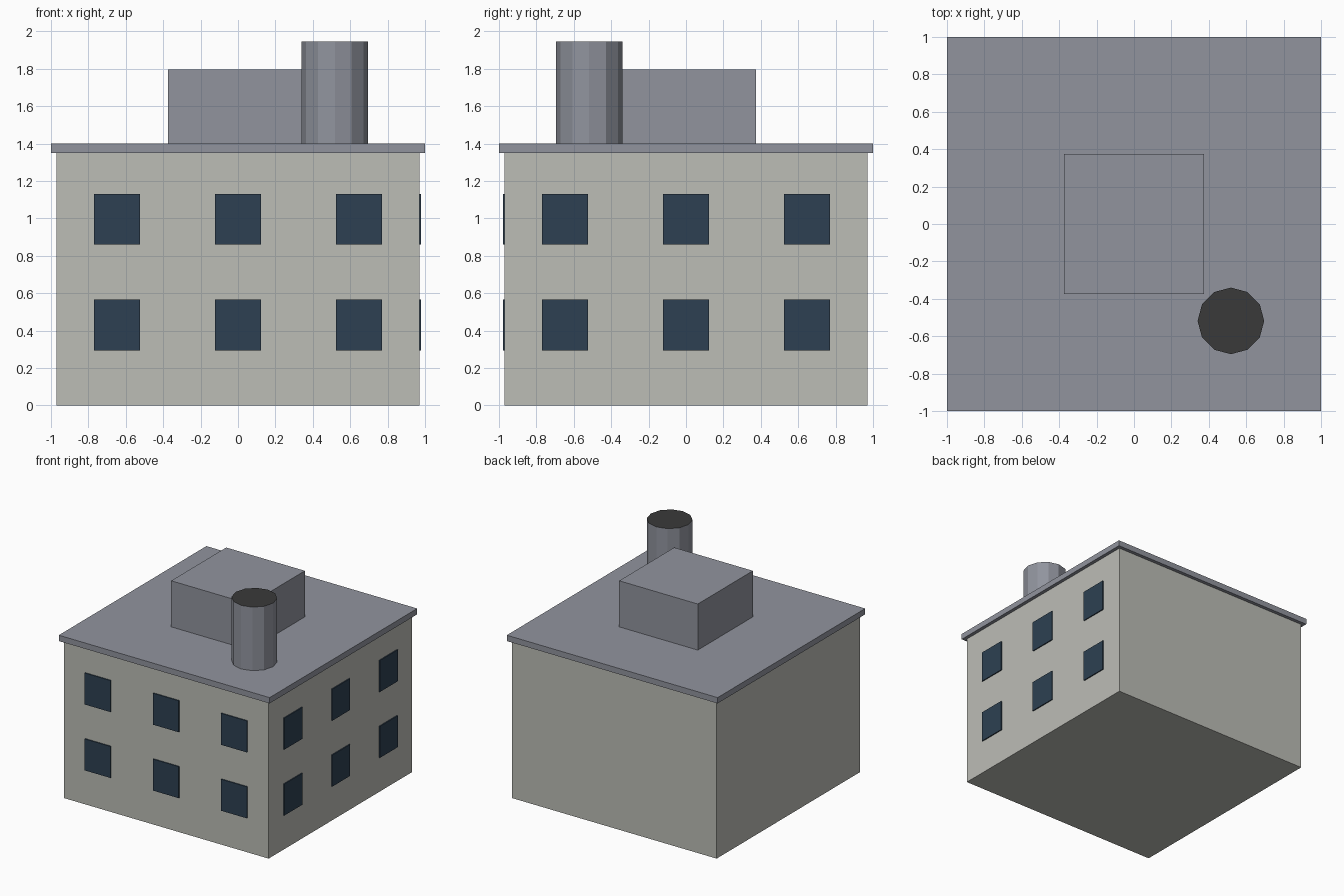
import bpy
from mathutils import Vector

cube = bpy.data.objects.get("Cube")
if cube:
    bpy.data.objects.remove(cube, do_unlink=True)


def material(name, srgb):
    col = [(c / 255 / 12.92) if c < 11 else ((c / 255 + 0.055) / 1.055) ** 2.4 for c in srgb]
    m = bpy.data.materials.new(name)
    m.use_nodes = True
    m.diffuse_color = (*col, 1)
    m.node_tree.nodes["Principled BSDF"].inputs["Base Color"].default_value = (*col, 1)
    return m


wall = material("pale wall", (188, 189, 182))
roof = material("roof grey", (145, 148, 158))
glass = material("window blue", (45, 64, 82))
soot = material("dark soot", (58, 58, 58))


def box(name, low, high, mat):
    """Axis-aligned box between two corners."""
    low, high = Vector(low), Vector(high)
    bpy.ops.mesh.primitive_cube_add(size=1)
    ob = bpy.context.object
    ob.name = name
    for v in ob.data.vertices:
        v.co = (low + high) / 2 + v.co * (high - low)
    ob.data.materials.append(mat)
    return ob


# Main block, overhanging roof slab and rooftop room
W, EAVE, ROOF = 0.97, 1.35, 1.4
box("building_walls", (-W, -W, 0), (W, W, EAVE), wall)
box("roof_slab", (-1, -1, EAVE), (1, 1, ROOF), roof)
box("rooftop_room", (-0.373, -0.373, ROOF), (0.373, 0.373, 1.795), roof)

# Twelve-sided chimney with a dark top
H = 1.945 - ROOF
bpy.ops.mesh.primitive_cylinder_add(vertices=12, radius=0.178, depth=H,
                                    location=(0.518, -0.518, ROOF + H / 2))
chimney = bpy.context.object
chimney.name = "chimney"
chimney.data.materials.append(roof)
chimney.data.materials.append(soot)
for face in chimney.data.polygons:
    face.material_index = 1 if face.normal.z > 0.9 else 0

# Window plates on the front and left walls, two floors of three
OUT, HALF, TALL = 0.979, 0.122, 0.27
for floor, z in (("lower", 0.295), ("upper", 0.86)):
    for i in range(3):
        c = (i - 1) * 0.647
        box(f"front_window_{floor}_{i + 1}", (c - HALF, -OUT, z), (c + HALF, -W, z + TALL), glass)
        box(f"left_window_{floor}_{i + 1}", (W, c - HALF, z), (OUT, c + HALF, z + TALL), glass)
